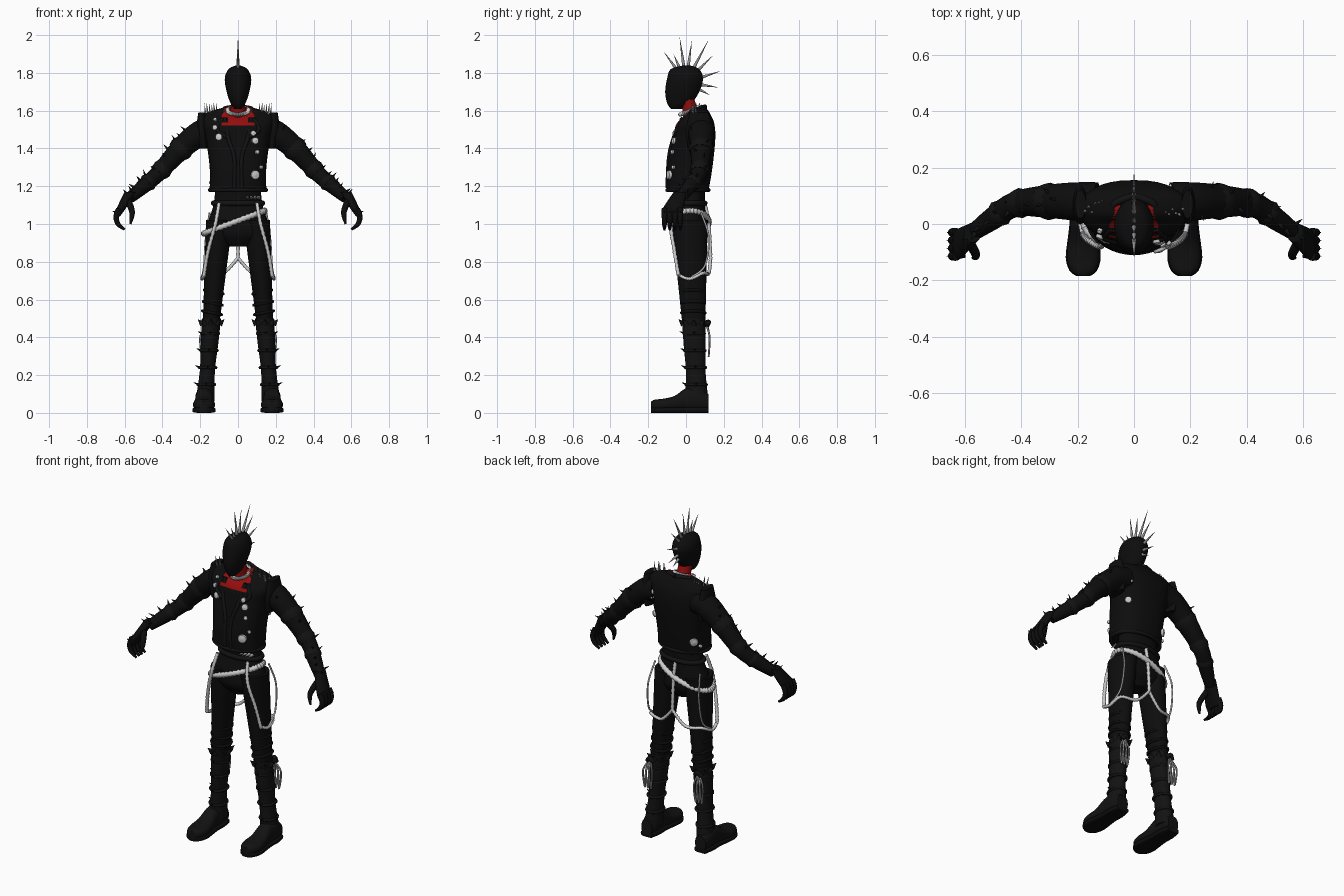
import bpy, bmesh, math, random
from mathutils import Vector
from mathutils.bvhtree import BVHTree

random.seed(4)
if "Cube" in bpy.data.objects:
    bpy.data.objects.remove(bpy.data.objects["Cube"])


def material(name, red, green, blue):
    made = bpy.data.materials.new(name)
    made.use_nodes = True
    made.diffuse_color = (red, green, blue, 1)
    made.node_tree.nodes["Principled BSDF"].inputs["Base Color"].default_value = made.diffuse_color
    return made


BLACK = material("black cloth", .004, .004, .004)
LEATHER = material("black leather", .006, .006, .006)
WHITE = material("white strap", .6, .6, .6)
STEEL = material("steel", .3, .3, .3)
RED = material("red cloth", .3, .004, .004)


def smooth_path(points, steps):
    """Catmull-Rom curve through tuples of any length."""
    path, last = [], len(points) - 1
    for i in range(last):
        nearby = list(zip(points[max(i - 1, 0)], points[i], points[i + 1], points[min(i + 2, last)]))
        for k in range(steps):
            t = k / steps
            path.append(tuple(b + t / 2 * (c - a + t * (2*a - 5*b + 4*c - d + t * (3*(b - c) + d - a)))
                              for a, b, c, d in nearby))
    return path + [tuple(points[-1])]


def circle(count):
    return [(math.cos(k * math.tau / count), math.sin(k * math.tau / count)) for k in range(count)]


def skin(name, rings, mat, closed=False):
    """Bridge rings of points into one smooth mesh."""
    bm = bmesh.new()
    loops = [[bm.verts.new(point) for point in ring] for ring in rings]
    pairs = list(zip(loops, loops[1:]))
    if closed:
        pairs.append((loops[-1], loops[0]))
    else:
        bm.faces.new(loops[0])
        bm.faces.new(loops[-1])
    for lower, upper in pairs:
        for k in range(len(lower)):
            bm.faces.new((lower[k - 1], lower[k], upper[k], upper[k - 1]))
    bmesh.ops.recalc_face_normals(bm, faces=bm.faces)
    mesh = bpy.data.meshes.new(name)
    bm.to_mesh(mesh)
    bm.free()
    mesh.materials.append(mat)
    part = bpy.data.objects.new(name, mesh)
    bpy.context.collection.objects.link(part)
    bpy.ops.object.select_all(action='DESELECT')
    bpy.context.view_layer.objects.active = part
    part.select_set(True)
    bpy.ops.object.shade_smooth_by_angle(angle=math.radians(50))
    return part


def loft(name, rows, mat, side=1, along_y=False, power=1, steps=4):
    """Rows are (x, y, z, half width, half depth)."""
    rings = []
    for x, y, z, width, depth in smooth_path(rows, steps):
        ring = []
        for c, s in circle(32):
            u = width * math.copysign(abs(c) ** power, c)
            v = depth * math.copysign(abs(s) ** power, s)
            ring.append((side * (x + u), y, z + v) if along_y else (side * (x + u), y + v, z))
        rings.append(ring)
    return skin(name, rings, mat)


def body(name, rows, mat, power=1):
    """Central part from (z, half width, front y, back y)."""
    return loft(name, [(0, (front + back) / 2, z, width, (back - front) / 2)
                       for z, width, front, back in rows], mat, power=power, steps=8)


def tube(name, points, mat, side=1, steps=1, closed=False, bead=0):
    """Points are (x, y, z, radius); bead thins every other ring."""
    points = smooth_path(points, steps)
    if closed:
        points.pop()
    centres = [Vector((side * x, y, z)) for x, y, z, radius in points]
    normal, rings, last = None, [], len(centres) - 1
    for i, centre in enumerate(centres):
        before = centres[i - 1] if i or closed else centre
        after = centres[(i + 1) % len(centres)] if i < last or closed else centre
        tangent = (after - before).normalized()
        normal = normal - tangent * normal.dot(tangent) if normal else tangent.orthogonal()
        normal.normalize()
        across = tangent.cross(normal)
        radius = points[i][-1] * (1 - bead * (i % 2))
        rings.append([centre + radius * (normal * c + across * s) for c, s in circle(12)])
    return skin(name, rings, mat, closed)


def cord(name, points, radius, mat, side=1, bead=0):
    tube(name, [(*point, radius) for point in points], mat, side, steps=12, bead=bead)


def hoop(name, centre, width, depth, radius, mat, side=1, lean=0, pitch=0, bead=0):
    x, y, z = centre
    ring = [(x + width * c, y + depth * s, z + lean * c + pitch * s, radius) for c, s in circle(80)]
    tube(name, ring + ring[:1], mat, side, closed=True, bead=bead)


def spike(name, base, direction, length, radius, mat, side=1):
    tip = Vector(base) + Vector(direction).normalized() * length
    tube(name, [(*base, radius), (*tip, radius / 20)], mat, side)


# Head, neck and collar
body("head", [(1.61, .02, -.08, -.02), (1.64, .04, -.1, .03), (1.7, .06, -.11, .07), (1.77, .07, -.1, .09),
              (1.82, .05, -.08, .07), (1.84, .01, -.01, .02)], BLACK)
tube("neck_band", [(0, .03, 1.56, .05), (0, .02, 1.61, .04), (0, 0, 1.67, .04)], RED, steps=3)
hoop("neck_chain", (0, .02, 1.6), .055, .05, .012, WHITE, pitch=.02, bead=.3)

# Crest of long spikes fanned over the skull
crown = Vector((0, 0, 1.75))
for angle, length in [(-36, .2), (-24, .16), (-8, .24), (8, .22), (28, .25), (45, .2), (72, .19), (99, .17), (118, .14)]:
    ray = Vector((0, math.sin(math.radians(angle)), math.cos(math.radians(angle))))
    spike("crest_spike", crown + ray * .07, ray, length - .07, .01, STEEL)

# Vest with a red shirt at the neckline
vest = body("vest", [(1.18, .15, -.1, .12), (1.3, .15, -.1, .14), (1.45, .17, -.07, .155), (1.53, .19, -.05, .15),
                     (1.58, .18, 0, .13), (1.61, .1, .02, .11), (1.62, .05, .03, .1)], BLACK, power=.8)
vest.data.materials.append(RED)
for face in vest.data.polygons:
    if face.center.z > 1.52 and abs(face.center.x) < .07 and face.normal.y < 0:
        face.material_index = 1
tree = BVHTree.FromPolygons([v.co for v in vest.data.vertices], [tuple(f.vertices) for f in vest.data.polygons])


def surface(x, z, facing=-1):
    point, normal, index, distance = tree.ray_cast(Vector((x, facing, z)), Vector((0, -facing, 0)))
    return point, normal


def badge(x, z, radius, facing):
    point, normal = surface(x, z, facing)
    tube("badge", [(*(point + normal * height), radius * share)
                   for height, share in ((-.01, 1), (.01, .9), (.015, .1))], WHITE)


for x, z, radius in [(-.1, 1.46, .02), (-.12, 1.51, .015), (-.12, 1.55, .01), (.08, 1.48, .015), (.09, 1.44, .02),
                     (.1, 1.38, .012), (.09, 1.26, .026), (.12, 1.3, .01)]:
    badge(x, z, radius, -1)
for x, z, radius in [(.14, 1.5, .02), (.13, 1.47, .01), (.13, 1.36, .02), (-.12, 1.25, .025), (-.14, 1.22, .01)]:
    badge(x, z, radius, 1)

# Vest edges, lapels, armholes and shoulder spikes
for side in (1, -1):
    for name, outline in (("vest_edge", [(.07, 1.56), (.05, 1.45), (.02, 1.35), (.02, 1.19)]),
                          ("lapel", [(.08, 1.56), (.11, 1.5), (.06, 1.46)])):
        cord(name, [surface(x, z)[0] for x, z in outline], .01, LEATHER, side)
    cord("collar", [(.07, .02, 1.58), (.07, .07, 1.61), (0, .1, 1.62)], .013, LEATHER, side)
    loft("armhole", [(.18, .07, 1.4, .02, .06), (.19, .07, 1.5, .03, .07), (.19, .07, 1.59, .02, .05)], BLACK, side)
    for k in range(6):
        spike("shoulder_spike", (.11 + k / 80, random.uniform(.03, .09), 1.58), (.1, -.1, 1), .06, .006, STEEL, side)
hoop("vest_hem", (0, .01, 1.18), .15, .11, .01, LEATHER)

# Hips, belts and hanging straps
body("hips", [(1.19, .12, -.04, .1), (1.1, .13, -.04, .1), (1, .16, -.07, .11), (.94, .15, -.07, .11),
              (.88, .05, -.03, .07)], BLACK, power=.9)
hoop("waist_belt", (0, .03, 1.11), .13, .07, .014, LEATHER)
hoop("slanted_belt", (-.02, .02, 1.01), .16, .1, .017, WHITE, lean=.06, bead=.25)
for k in range(4):
    spike("belt_stud", (.05 + k / 50, -.02, 1.14), (0, -1, 0), .045, .01, STEEL)
for side in (1, -1):
    cord("front_strap", [(.1, -.05, 1.11), (.12, -.08, 1), (.16, -.06, .85), (.18, -.04, .73)], .011, WHITE, side, .25)
    cord("side_strap", [(.18, -.04, .73), (.19, .02, .71), (.17, .09, .74), (.08, .12, .74), (0, .13, .82)],
         .01, WHITE, side, .25)
    cord("hip_cord", [(.15, .08, 1.06), (.17, .12, .93), (.18, .1, .78), (.19, .03, .72)], .005, WHITE, side)
cord("back_strap", [(0, .1, 1.11), (0, .12, 1), (0, .13, .82)], .011, WHITE, bead=.25)

# Arms with folds, studs and curled hands
ARM = [(.13, .08, 1.5, .07), (.2, .08, 1.48, .07), (.3, .08, 1.4, .06), (.42, .07, 1.27, .045),
       (.5, .02, 1.2, .04), (.57, -.03, 1.14, .03)]
for side in (1, -1):
    tube("arm", ARM, BLACK, side, steps=4)
    stations = smooth_path(ARM, 6)
    for i in range(12, len(stations) - 4, 5):
        tube("sleeve_fold", [(*stations[i + step][:3], stations[i][3] + swell)
                             for step, swell in ((-1, 0), (0, .007), (1, 0))], LEATHER, side)
    for x, y, z, radius in stations[8::2]:
        ray = Vector((random.uniform(0, 1), random.uniform(-1, 1), .7)).normalized()
        spike("arm_spike", Vector((x, y, z)) + ray * radius * .8, ray, .04, .009, LEATHER, side)
    loft("palm", [(.64, -.08, 1.04, .015, .05), (.62, -.07, 1.08, .024, .054), (.57, -.03, 1.17, .03, .035)],
         BLACK, side)
    for k in range(4):
        y = -.03 - k * .028
        tube("finger", [(.63, y, 1.08, .016), (.645, y, 1.04, .015), (.635, y, 1, .013), (.6, y, .97, .006)],
             BLACK, side, steps=4)
        spike("knuckle_stud", (.64, y, 1.06), (1, 0, .3), .025, .009, LEATHER, side)
    tube("thumb", [(.58, -.07, 1.12, .018), (.56, -.11, 1.06, .015), (.57, -.12, 1, .006)], BLACK, side, steps=4)


def leg_axis(z):
    return .18 - .08 * z, .06 - .04 * z, z


# Legs, tall strapped boots and loose calf cords
FOOT = [(-.185, .02, .05), (-.165, .045, .06), (-.12, .058, .065), (-.06, .052, .08), (0, .045, .12),
        (.06, .046, .12), (.12, .035, .09)]
for side in (1, -1):
    loft("trouser_leg", [(*leg_axis(z), .02 + .05 * z, .03 + .065 * z) for z in (1.02, .9, .7, .44)], BLACK, side)
    loft("boot_shaft", [(*leg_axis(z), width, width + .012)
                        for z, width in ((.5, .05), (.36, .046), (.22, .04), (.06, .05))], LEATHER, side)
    for z in (.53, .58, .64):
        hoop("knee_fold", leg_axis(z), .05, .062, .008, BLACK, side, lean=.01)
    for z in (.15, .24, .33, .42):
        x, y, z = leg_axis(z)
        hoop("boot_strap", (x, y, z), .044, .054, .008, LEATHER, side)
        spike("boot_stud", (x + .04, y, z), (1, 0, .4), .03, .008, LEATHER, side)
        spike("boot_stud", (x, y - .05, z), (0, -1, .4), .03, .008, LEATHER, side)
    x, y, z = leg_axis(.47)
    for c, s in circle(8):
        spike("boot_cuff_point", (x + c * .045, y + s * .055, z), (c, s, 1), .035, .017, LEATHER, side)
    loft("foot", [(.18, y, top / 2 + .01, width, top / 2) for y, width, top in FOOT], LEATHER, side, True, .85)
    loft("sole", [(.18, y, .015, width + .004, .015) for y, width, top in FOOT], BLACK, side, True, .5)
    for x in (.14, .16, .18):
        cord("calf_cord", [(.16, .11, .47), (x, .125, .4), (x + .01, .12, .3), (x + .02, .125, .4), (.17, .11, .46)],
             .005, STEEL, side)
    cord("calf_knot", [(.14, .11, .46), (.16, .12, .48), (.18, .11, .46)], .013, LEATHER, side)
